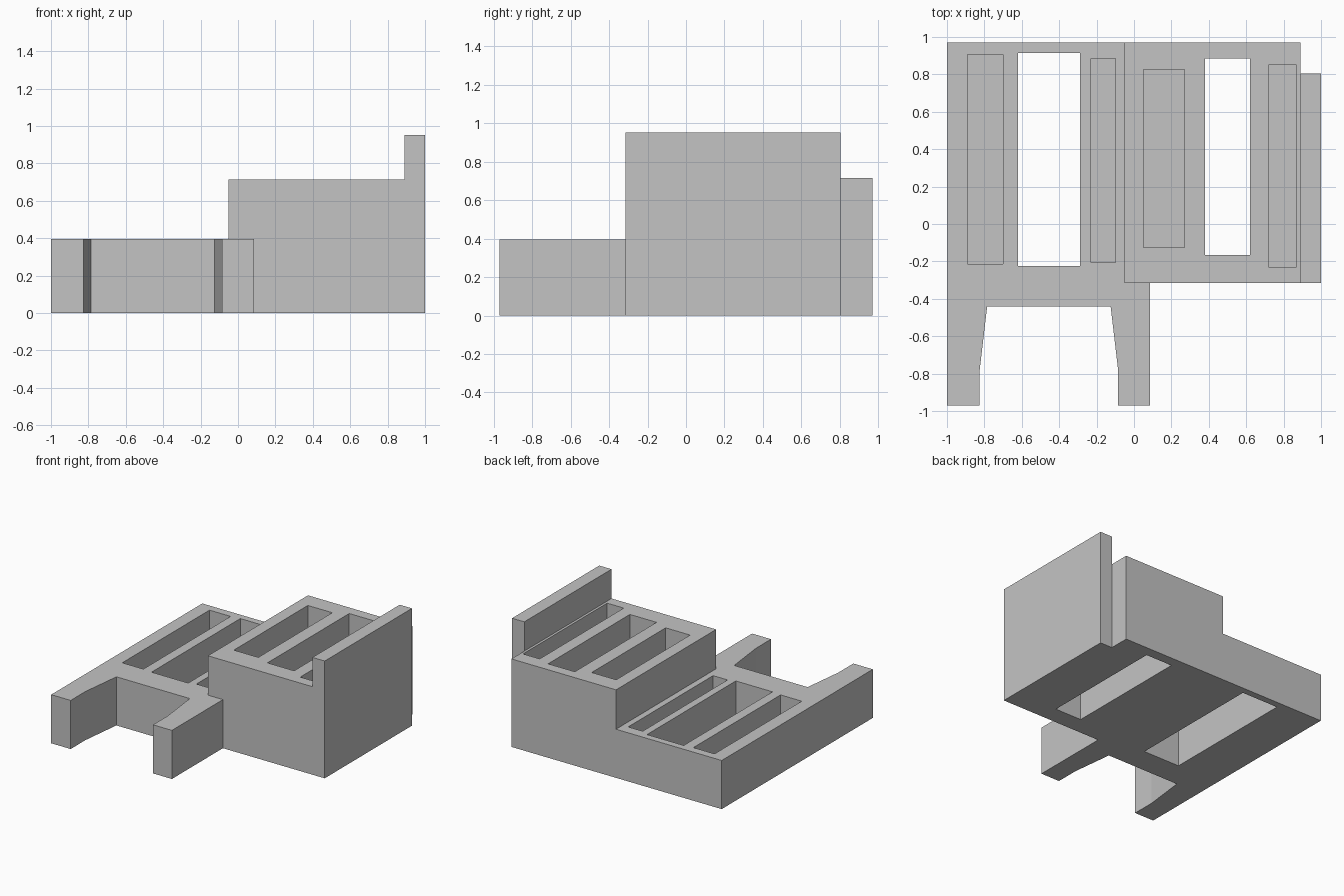
import bpy
import bmesh

cube = bpy.data.objects.get("Cube")
if cube:
    bpy.data.objects.remove(cube, do_unlink=True)

grey = bpy.data.materials.new("plain grey")
grey.use_nodes = True
grey.diffuse_color = (0.55, 0.55, 0.55, 1)
grey.node_tree.nodes["Principled BSDF"].inputs["Base Color"].default_value = (0.55, 0.55, 0.55, 1)


def prism(name, outline, bottom, top):
    """Extrude a counter-clockwise plan outline upwards."""
    bm = bmesh.new()
    base = bm.faces.new([bm.verts.new((x, y, bottom)) for x, y in outline])
    result = bmesh.ops.extrude_face_region(bm, geom=[base], use_keep_orig=True)
    for item in result["geom"]:
        if isinstance(item, bmesh.types.BMVert):
            item.co.z = top
    bmesh.ops.recalc_face_normals(bm, faces=bm.faces)
    mesh = bpy.data.meshes.new(name)
    bm.to_mesh(mesh)
    bm.free()
    mesh.materials.append(grey)
    obj = bpy.data.objects.new(name, mesh)
    bpy.context.collection.objects.link(obj)
    return obj


def box(name, x0, x1, y0, y1, bottom, top):
    return prism(name, [(x0, y0), (x1, y0), (x1, y1), (x0, y1)], bottom, top)


def cut_slots(obj, slots, top):
    """Cut rectangular slots: each is x0, x1, y0, y1, floor height."""
    for x0, x1, y0, y1, floor in slots:
        cutter = box("slot_cutter", x0, x1, y0, y1, floor, top + 0.2)
        cutter.hide_render = True
        mod = obj.modifiers.new("slot", 'BOOLEAN')
        mod.operation = 'DIFFERENCE'
        mod.solver = 'EXACT'
        mod.object = cutter
        bpy.context.view_layer.objects.active = obj
        bpy.ops.object.modifier_apply(modifier=mod.name)
        bpy.data.objects.remove(cutter, do_unlink=True)


THROUGH = -0.2
FLOOR = 0.08

# Low platform with two tapered front legs
platform = prism("low_platform", [
    (-1, -0.97), (-0.825, -0.97), (-0.825, -0.78), (-0.785, -0.44),
    (-0.125, -0.44), (-0.085, -0.78), (-0.085, -0.97), (0.085, -0.97),
    (0.085, -0.315), (-0.05, -0.315), (-0.05, 0.97), (-1, 0.97)], 0, 0.395)
cut_slots(platform, [
    (-0.89, -0.70, -0.215, 0.905, FLOOR),
    (-0.62, -0.29, -0.225, 0.915, THROUGH),
    (-0.23, -0.10, -0.205, 0.885, FLOOR)], 0.395)

# Raised block
block = box("raised_block", -0.05, 0.89, -0.315, 0.97, 0, 0.715)
cut_slots(block, [
    (0.05, 0.27, -0.125, 0.825, FLOOR),
    (0.38, 0.62, -0.165, 0.885, THROUGH),
    (0.72, 0.87, -0.23, 0.85, FLOOR)], 0.715)

# Tall side wall
box("side_wall", 0.89, 1, -0.315, 0.805, 0, 0.953)
